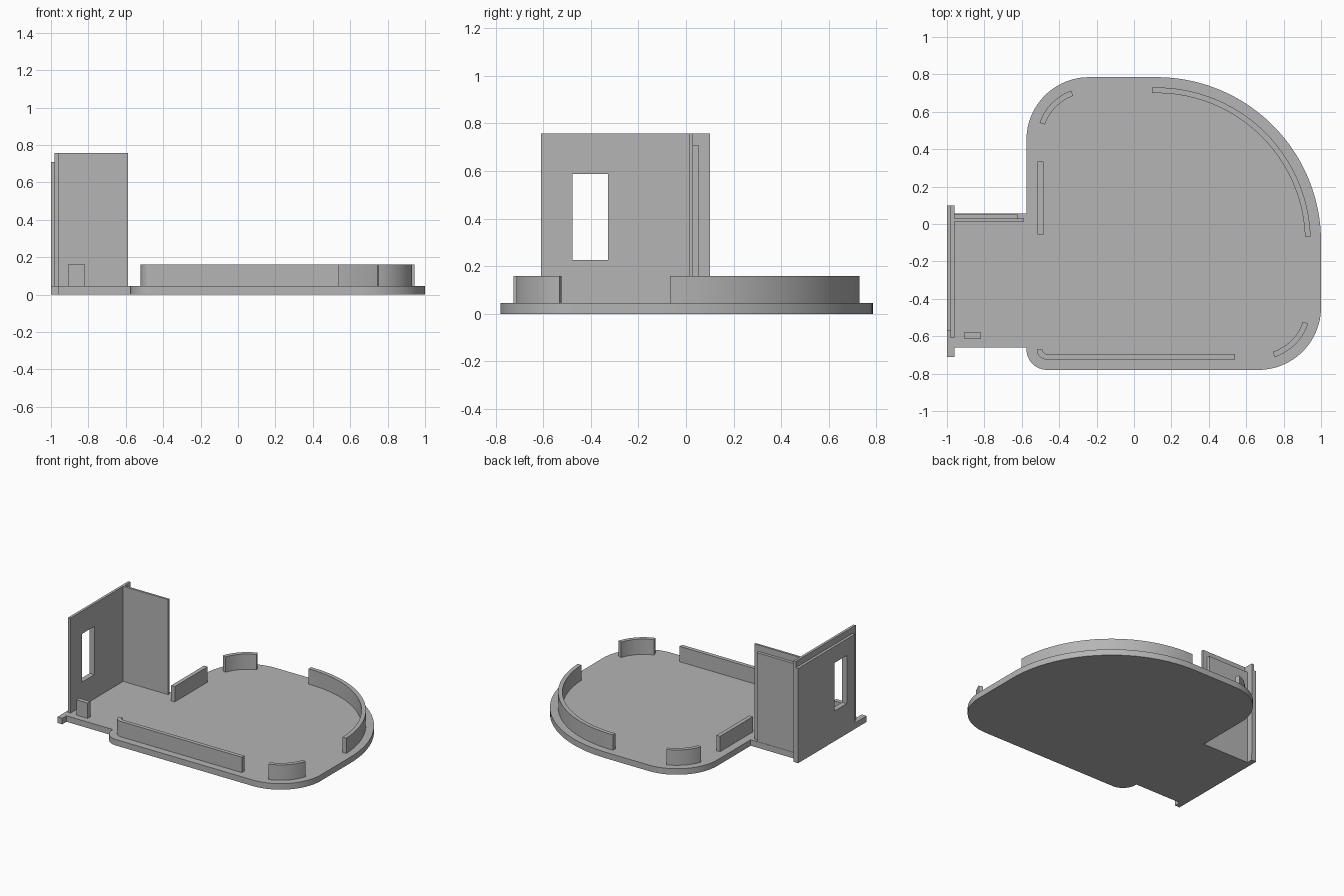
import bpy, bmesh
from math import radians, sin, cos
from mathutils import Vector

if "Cube" in bpy.data.objects:
    bpy.data.objects.remove(bpy.data.objects["Cube"])

grey = bpy.data.materials.new("plain grey")
grey.use_nodes = True
COLOUR = (0.46, 0.46, 0.46, 1)
grey.diffuse_color = COLOUR
grey.node_tree.nodes["Principled BSDF"].inputs["Base Color"].default_value = COLOUR

BASE_TOP, RIB_TOP = 0.045, 0.16
INSET, THICK = 0.055, 0.03       # rib distance from the rim, rib thickness
# Corner arcs of the base: centre and radius
BIG = ((0.12, -0.095), 0.88)
BACK = ((-0.24, 0.45), 0.335)
FRONT = ((0.665, -0.445), 0.335)
SMALL = ((-0.465, -0.67), 0.11)


def finish(name, bm):
    bmesh.ops.recalc_face_normals(bm, faces=bm.faces)
    mesh = bpy.data.meshes.new(name)
    bm.to_mesh(mesh)
    bm.free()
    mesh.materials.append(grey)
    ob = bpy.data.objects.new(name, mesh)
    bpy.context.collection.objects.link(ob)
    bpy.ops.object.select_all(action='DESELECT')
    ob.select_set(True)
    bpy.context.view_layer.objects.active = ob
    bpy.ops.object.shade_smooth_by_angle(angle=radians(30))
    return ob


def arc(corner, start, end, inset=0.0, steps=24):
    (cx, cy), r = corner
    angles = [radians(start + (end - start) * i / steps) for i in range(steps + 1)]
    return [(cx + (r - inset) * cos(a), cy + (r - inset) * sin(a)) for a in angles]


def prism(name, outline, bottom, top):
    bm = bmesh.new()
    face = bm.faces.new([bm.verts.new((x, y, bottom)) for x, y in outline])
    new = bmesh.ops.extrude_face_region(bm, geom=[face])["geom"]
    verts = [v for v in new if isinstance(v, bmesh.types.BMVert)]
    bmesh.ops.translate(bm, verts=verts, vec=(0, 0, top - bottom))
    return finish(name, bm)


def box(name, x0, x1, y0, y1, top):
    return prism(name, [(x0, y0), (x1, y0), (x1, y1), (x0, y1)], BASE_TOP, top)


def arc_rib(name, corner, start, end, lead=(), tail=()):
    """Curved rib following a base corner, with optional straight ends."""
    outer = arc(corner, start, end, INSET)
    inner = arc(corner, end, start, INSET + THICK)
    outline = list(lead[:1]) + outer + list(tail) + inner + list(lead[1:])
    return prism(name, outline, BASE_TOP, RIB_TOP)


def window_plate(name, x0, x1, y0, y1, top):
    """Upright plate with the rectangular window left open."""
    bm = bmesh.new()

    def ring(a, b, c, d):
        return [bm.verts.new((x0, y, z)) for y, z in ((a, c), (b, c), (b, d), (a, d))]
    rim = ring(y0, y1, BASE_TOP, top)
    hole = ring(-0.477, -0.328, 0.226, 0.587)
    faces = [bm.faces.new((rim[i], rim[(i + 1) % 4], hole[(i + 1) % 4], hole[i]))
             for i in range(4)]
    new = bmesh.ops.extrude_face_region(bm, geom=faces)["geom"]
    verts = [v for v in new if isinstance(v, bmesh.types.BMVert)]
    bmesh.ops.translate(bm, verts=verts, vec=Vector((x1 - x0, 0, 0)))
    return finish(name, bm)


# Base plate with the side tab and its wider end strip
tab = [(-0.575, 0.055), (-0.96, 0.055), (-0.96, 0.1), (-1, 0.1),
       (-1, -0.71), (-0.96, -0.71), (-0.96, -0.66), (-0.575, -0.66)]
outline = (arc(BIG, 0, 90, steps=48) + arc(BACK, 90, 180) + tab
           + arc(SMALL, 180, 270, steps=12) + arc(FRONT, -90, 0))
prism("base_plate", outline, 0, BASE_TOP)

# Locating ribs around the rim
rim_y = BIG[0][1] + BIG[1] - INSET
arc_rib("large_curved_rib", BIG, 2, 90, tail=[(0.095, rim_y), (0.095, rim_y - THICK)])
arc_rib("back_corner_rib", BACK, 110, 161)
arc_rib("front_corner_rib", FRONT, -72, -18)
rim_y = SMALL[0][1] - SMALL[1] + INSET
arc_rib("front_hooked_rib", SMALL, 180, 270,
        tail=[(0.54, rim_y), (0.54, rim_y + THICK)])
box("right_straight_rib", -0.515, -0.485, -0.055, 0.333, RIB_TOP)
box("tab_block", -0.91, -0.818, -0.612, -0.58, RIB_TOP)

# End wall in two layers, the outer one lower and shorter
window_plate("end_wall_inner", -0.98, -0.961, -0.61, 0.1, 0.757)
window_plate("end_wall_outer", -1, -0.98, -0.572, 0.1, 0.71)

# Back wall of the tab, also in two layers
box("back_wall_inner", -0.961, -0.588, 0.014, 0.03, 0.757)
box("back_wall_outer", -0.961, -0.624, 0.03, 0.053, 0.71)
